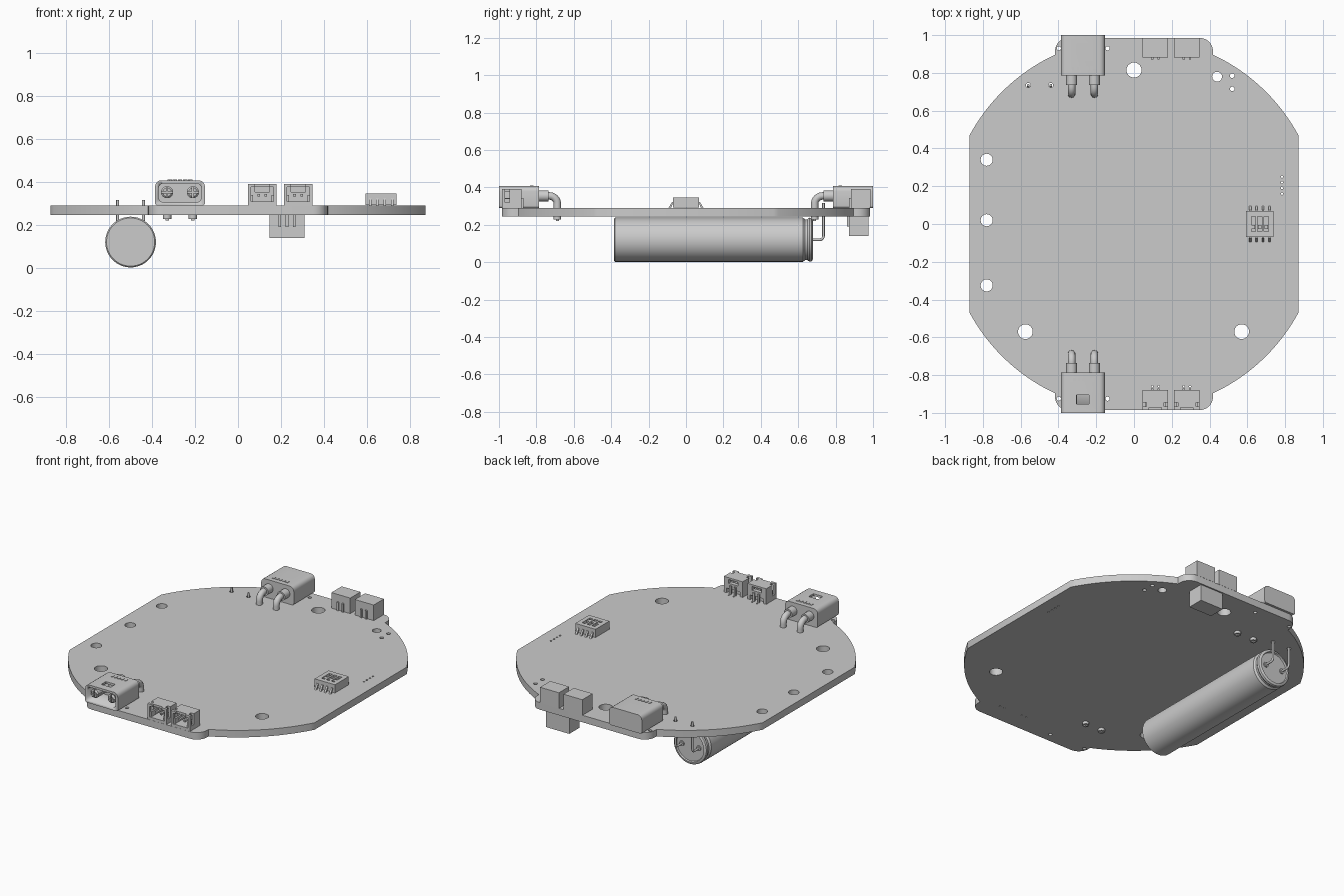
import bpy, bmesh
from math import sin, cos, pi, radians, atan2
from mathutils import Matrix, Vector

cube = bpy.data.objects.get("Cube")
if cube:
    bpy.data.objects.remove(cube)

grey = bpy.data.materials.new("light grey")
grey.use_nodes = True
grey.diffuse_color = (0.6, 0.6, 0.6, 1)
grey.node_tree.nodes["Principled BSDF"].inputs["Base Color"].default_value = (0.6, 0.6, 0.6, 1)
BOTTOM, TOP = 0.245, 0.29
I = Matrix()


def select(ob):
    bpy.ops.object.select_all(action='DESELECT')
    ob.select_set(True)
    bpy.context.view_layer.objects.active = ob


def finish(name, bm, frame=I, smooth=False):
    bm.transform(frame)
    bmesh.ops.recalc_face_normals(bm, faces=bm.faces)
    mesh = bpy.data.meshes.new(name)
    bm.to_mesh(mesh)
    bm.free()
    mesh.materials.append(grey)
    ob = bpy.data.objects.new(name, mesh)
    bpy.context.collection.objects.link(ob)
    if smooth:
        select(ob)
        bpy.ops.object.shade_smooth_by_angle(angle=radians(35))
    return ob


def box(name, x, y, z, frame=I, round_top=0, round_low=0):
    """Box from ranges; edges running along y can be rounded."""
    bm = bmesh.new()
    bmesh.ops.create_cube(bm, size=1)
    for v in bm.verts:
        v.co = [r[0] if c < 0 else r[1] for c, r in zip(v.co, (x, y, z))]
    mid = sum(z) / 2
    for radius, top in ((round_top, True), (round_low, False)):
        if radius:
            edges = [e for e in bm.edges
                     if abs(e.verts[0].co.y - e.verts[1].co.y) > 1e-4
                     and (e.verts[0].co.z > mid) == top]
            bmesh.ops.bevel(bm, geom=edges, offset=radius, segments=4, profile=0.5, affect='EDGES')
    return finish(name, bm, frame, bool(round_top or round_low))


def lathe_y(name, profile, x, z, frame=I, steps=48):
    """Turn (y, radius) pairs about an axis along y."""
    bm = bmesh.new()
    rings = [[bm.verts.new((x + r * cos(2 * pi * i / steps), y, z + r * sin(2 * pi * i / steps)))
              for i in range(steps)] for y, r in profile]
    for a, b in zip(rings, rings[1:]):
        for i in range(steps):
            j = (i + 1) % steps
            bm.faces.new((a[i], a[j], b[j], b[i]))
    bm.faces.new(rings[0])
    bm.faces.new(rings[-1])
    return finish(name, bm, frame, True)


def carve(ob, cutters):
    for c in cutters:
        mod = ob.modifiers.new("cut", 'BOOLEAN')
        mod.operation, mod.solver, mod.object = 'DIFFERENCE', 'EXACT', c
        select(ob)
        bpy.ops.object.modifier_apply(modifier=mod.name)
        bpy.data.objects.remove(c)


def curve_mesh(name, curve):
    ob = bpy.data.objects.new(name, curve)
    bpy.context.collection.objects.link(ob)
    curve.materials.append(grey)
    select(ob)
    bpy.ops.object.convert(target='MESH')
    bpy.ops.object.shade_smooth_by_angle(angle=radians(35))
    return bpy.context.object


def add_spline(curve, pts, cyclic):
    s = curve.splines.new('POLY')
    s.points.add(len(pts) - 1)
    for p, co in zip(s.points, pts):
        p.co = (*co, 1)
    s.use_cyclic_u = cyclic


def bent_wire(name, x, y0, y1, z0, z1, bend, radius, frame=I):
    """Runs along y at z0, then turns through an arc and ends at z1."""
    dy, dz = (1 if y1 > y0 else -1), (1 if z1 > z0 else -1)
    pts = [Vector((x, y0, z0))]
    for i in range(9):
        a = pi / 2 * i / 8
        pts.append(Vector((x, y1 - dy * bend * (1 - sin(a)), z0 + dz * bend * (1 - cos(a)))))
    pts.append(Vector((x, y1, z1)))
    c = bpy.data.curves.new(name, 'CURVE')
    c.dimensions, c.bevel_depth, c.bevel_resolution, c.use_fill_caps = '3D', radius, 4, True
    add_spline(c, [frame @ p for p in pts], False)
    curve_mesh(name, c)


# Board outline: one quarter, mirrored around
R, side = 0.989, 0.872
a0, a1 = atan2(0.467, side), atan2(0.895, 0.418)
quarter = [(R * cos(a0 + (a1 - a0) * i / 20), R * sin(a0 + (a1 - a0) * i / 20)) for i in range(21)]
quarter += [(0.348 + 0.07 * cos(pi / 2 * i / 8), 0.915 + 0.07 * sin(pi / 2 * i / 8)) for i in range(9)]
half = quarter + [(-x, y) for x, y in reversed(quarter)]
outline = half + [(x, -y) for x, y in reversed(half)]

holes = [(0, 0.815, 0.04), (0.44, 0.78, 0.026), (-0.575, -0.57, 0.039), (0.57, -0.57, 0.039)]
holes += [(-0.78, y, 0.032) for y in (0.34, 0.02, -0.325)]
holes += [(0.52, y, 0.012) for y in (0.785, 0.715)]
holes += [(x, y, 0.011) for x in (-0.398, -0.14) for y in (-0.925, 0.93)]
holes += [(x, 0.735, 0.012) for x in (-0.56, -0.44)]
holes += [(0.783, 0.16 + 0.03 * i, 0.006) for i in range(4)]
holes += [(x, -0.86, 0.005) for x in (0.097, 0.131, 0.263, 0.297)]
board = bpy.data.curves.new("board", 'CURVE')
board.dimensions, board.fill_mode, board.extrude = '2D', 'BOTH', (TOP - BOTTOM) / 2
add_spline(board, [(x, y, 0) for x, y in outline], True)
for hx, hy, r in holes:
    add_spline(board, [(hx + r * cos(pi * i / 12), hy + r * sin(pi * i / 12), 0) for i in range(24)], True)
board_ob = curve_mesh("board", board)
board_ob.data.transform(Matrix.Translation((0, 0, (TOP + BOTTOM) / 2)))


# Power plugs: open shell, two bullets, two bent tails (mouth towards -y, sits on z = 0)
def power_plug(name, frame):
    shell = box(name + "_shell", (-0.116, 0.116), (-0.107, 0.107), (0, 0.117), frame, 0.028, 0.012)
    carve(shell, [box("cavity", (-0.1, 0.1), (-0.2, 0.02), (0.015, 0.103), frame, 0.024, 0.024),
                  box("window", (-0.035, 0.032), (-0.06, -0.012), (0.09, 0.2), frame)])
    for s, tag in ((1, "left"), (-1, "right")):
        x = 0.06 * s
        pin = lathe_y(f"{name}_{tag}_pin", [(-0.098, 0.02), (-0.09, 0.028), (0.02, 0.028)], x, 0.062, frame, 24)
        carve(pin, [box("slit", (x - 0.003, x + 0.003), (-0.12, -0.03), (0, 0.12), frame),
                    box("slit", (x - 0.05, x + 0.05), (-0.12, -0.03), (0.059, 0.065), frame)])
        lathe_y(f"{name}_{tag}_collar", [(0.1, 0.029), (0.158, 0.029)], x, 0.064, frame, 24)
        bent_wire(f"{name}_{tag}_tail", x, 0.15, 0.205, 0.064, -0.062, 0.042, 0.02, frame)
        lathe_tip = box(f"{name}_{tag}_peg", (x - 0.008, x + 0.008), (0.197, 0.213), (-0.07, -0.05), frame)
    # Raised ribs near the back of the roof
    for i in range(5):
        rx = -0.052 + 0.024 * i
        box(f"{name}_rib_{i}", (rx, rx + 0.014), (0.058, 0.078), (0.115, 0.12), frame)


half_turn = Matrix.Rotation(pi, 4, 'Z')
power_plug("front_plug", Matrix.Translation((-0.27, -0.893, TOP)))
power_plug("back_plug", Matrix.Translation((-0.27, 0.893, TOP)) @ half_turn)


# Signal sockets: side-entry shells with contacts and a slot through the back
def socket(name, frame, w, contacts, h=0.1):
    shell = box(name + "_shell", (-w, w), (-0.052, 0.052), (0, h), frame)
    inner = w - 0.014
    carve(shell, [box("cavity", (-inner, inner), (-0.1, 0.025), (0.018, h - 0.014), frame),
                  box("back_slot", (-w * 0.5, w * 0.5), (0, 0.1), (h * 0.64, h * 0.88), frame),
                  box("key", (-w * 0.5, w * 0.5), (-0.1, -0.04), (h - 0.03, h + 0.02), frame),
                  box("low_step", (-w * 0.7, w * 0.7), (0.03, 0.1), (-0.01, 0.03), frame),
                  box("side_slot", (-w - 0.02, -w + 0.02), (-0.035, -0.012), (0.03, h + 0.02), frame),
                  box("side_slot", (w - 0.02, w + 0.02), (-0.035, -0.012), (0.03, h + 0.02), frame)])
    for s, tag in ((1, "left"), (-1, "right")):
        x = s * (w - 0.018)
        box(f"{name}_{tag}_guide", (x - 0.006, x + 0.006), (-0.045, 0.03), (0.018, 0.05), frame)
    for i in range(contacts):
        x = 0.034 * (i - (contacts - 1) / 2)
        box(f"{name}_contact_{i}", (x - 0.006, x + 0.006), (-0.038, 0.06), (0.042, 0.054), frame)
        box(f"{name}_lead_{i}", (x - 0.006, x + 0.006), (0.05, 0.062), (-0.02, 0.054), frame)


for x, tag in ((0.113, "inner"), (0.28, "outer")):
    socket(f"front_{tag}_socket", Matrix.Translation((x, -0.932, TOP)), 0.067, 2)
    socket(f"back_{tag}_socket", Matrix.Translation((x, 0.934, TOP)) @ half_turn, 0.067, 2)
socket("underside_socket", Matrix.Translation((0.228, 0.924, BOTTOM)) @ Matrix.Rotation(pi, 4, 'X'), 0.082, 3, 0.105)

# Switch block with recessed sliders and bent legs
sw = box("switch_block", (0.594, 0.738), (-0.07, 0.07), (TOP + 0.003, 0.346))
for i in range(3):
    x = 0.632 + 0.034 * i
    carve(sw, [box("slot", (x - 0.011, x + 0.011), (-0.04, 0.04), (0.328, 0.4))])
    box(f"switch_slider_{i}", (x - 0.009, x + 0.009), (-0.026, -0.004), (0.32, 0.344))
for i in range(4):
    x = 0.615 + 0.034 * i
    for s, tag in ((1, "back"), (-1, "front")):
        bm = bmesh.new()
        legs = [(0.066, 0.322), (0.074, 0.322), (0.094, TOP), (0.08, TOP)]
        f = bm.faces.new([bm.verts.new((x - 0.006, s * y, z)) for y, z in legs])
        new = bmesh.ops.extrude_face_region(bm, geom=[f])["geom"]
        bmesh.ops.translate(bm, vec=(0.012, 0, 0), verts=[v for v in new if isinstance(v, bmesh.types.BMVert)])
        finish(f"switch_{tag}_leg_{i}", bm)

# Capacitor can with crimp groove, scored end and two leads
can = lathe_y("capacitor", [(-0.385, 0.112), (-0.379, 0.118), (0.625, 0.118), (0.637, 0.109), (0.649, 0.109),
                            (0.66, 0.118), (0.672, 0.115), (0.678, 0.106), (0.678, 0.1), (0.668, 0.097)],
              -0.5, 0.12, steps=64)
carve(can, [box("score", (-0.61, -0.39), (-0.42, -0.379), (0.116, 0.124)),
            box("score", (-0.504, -0.496), (-0.42, -0.379), (0.01, 0.23))])
for x, tag in ((-0.44, "left"), (-0.56, "right")):
    bent_wire(f"capacitor_{tag}_lead", x, 0.665, 0.735, 0.12, 0.315, 0.02, 0.007)
    lathe_y(f"capacitor_{tag}_boss", [(0.66, 0.016), (0.676, 0.016)], x, 0.12, steps=20)
